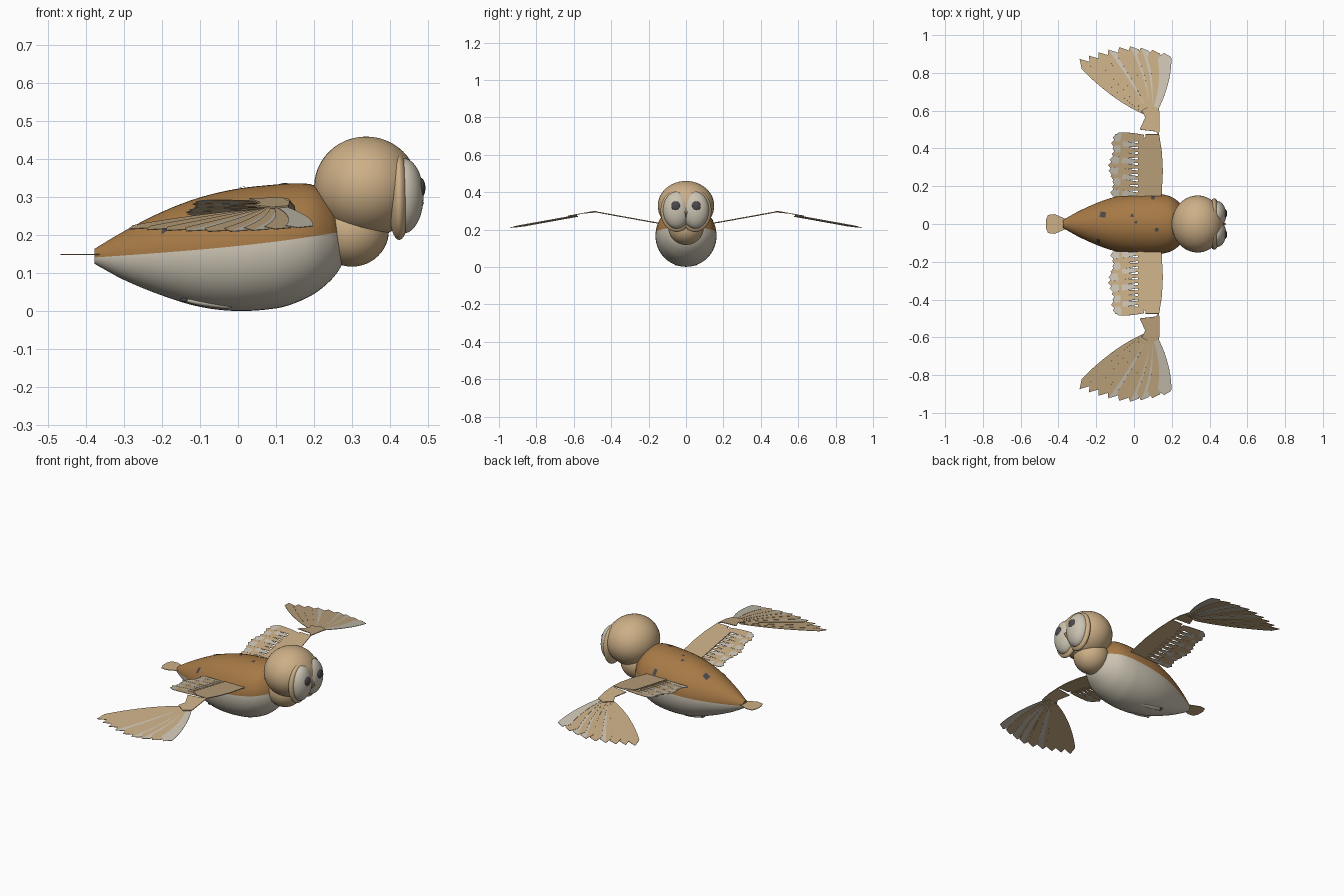
import bpy, math
from mathutils import Vector

if "Cube" in bpy.data.objects:
    bpy.data.objects.remove(bpy.data.objects["Cube"])


def material(name, rgb):
    m = bpy.data.materials.new(name)
    m.diffuse_color = (*rgb, 1)
    m.use_nodes = True
    m.node_tree.nodes["Principled BSDF"].inputs["Base Color"].default_value = m.diffuse_color
    return m


TAN = material("tan", (0.61, 0.43, 0.24))
WING = material("wing_tan", (0.57, 0.41, 0.23))
BROWN = material("brown", (0.38, 0.19, 0.06))
PALE = material("cream", (0.60, 0.55, 0.45))
DARK = material("charcoal", (0.07, 0.065, 0.07))
BEAK = material("beak_tan", (0.45, 0.27, 0.12))


def add_mesh(name, verts, faces, mats, index=None, smooth=False, thick=0):
    me = bpy.data.meshes.new(name)
    me.from_pydata(verts, [], faces)
    for m in mats:
        me.materials.append(m)
    for p in me.polygons:
        p.use_smooth = smooth
        if index:
            p.material_index = index[p.index]
    ob = bpy.data.objects.new(name, me)
    bpy.context.collection.objects.link(ob)
    if thick:
        s = ob.modifiers.new("thickness", 'SOLIDIFY')
        s.thickness = thick
        s.offset = 0
    return ob


def ellipsoid(name, loc, radii, mat, rot=(0, 0, 0)):
    bpy.ops.mesh.primitive_uv_sphere_add(segments=40, ring_count=24, location=loc, rotation=rot)
    ob = bpy.context.object
    ob.name = name
    ob.scale = radii
    ob.data.materials.append(mat)
    bpy.ops.object.shade_smooth()
    return ob


# Body profile: x, bottom z, top z
PROFILE = [(-0.377, .125, .165), (-.3, .083, .211), (-.2, .042, .262), (-.1, .012, .300),
           (0, .001, .323), (.1, .008, .334), (.15, .022, .337), (.2, .046, .332),
           (.24, .078, .305), (.265, .108, .268), (.278, .138, .225), (.28, .165, .19)]


def body_at(x):
    """Centre height and radius of the body at x, smoothly interpolated."""
    i = 0
    while i < len(PROFILE) - 2 and x > PROFILE[i + 1][0]:
        i += 1
    a, b = PROFILE[i], PROFILE[i + 1]
    p, q = PROFILE[max(i - 1, 0)], PROFILE[min(i + 2, len(PROFILE) - 1)]
    h = b[0] - a[0]
    t = (x - a[0]) / h
    out = []
    for k in (1, 2):
        m0 = (b[k] - p[k]) / (b[0] - p[0]) * h
        m1 = (q[k] - a[k]) / (q[0] - a[0]) * h
        out.append((2*t**3 - 3*t*t + 1) * a[k] + (t**3 - 2*t*t + t) * m0
                   + (3*t*t - 2*t**3) * b[k] + (t**3 - t*t) * m1)
    return (out[0] + out[1]) / 2, (out[1] - out[0]) / 2


# Body: rings whose vertices follow the line between brown back and cream belly
N = 24
xs = []
for a, b in zip(PROFILE, PROFILE[1:]):
    xs += [a[0] + (b[0] - a[0]) * k / 4 for k in range(4)]
xs.append(PROFILE[-1][0])
verts, faces, index = [], [], []
for x in xs:
    zc, r = body_at(x)
    t = (x + .377) / .657
    split = .142 + .045 * t + .024 * t ** 3
    s = math.asin(max(-.9, min(.9, (split - zc) / r)))
    for k in range(2 * N):
        if k < N:
            a = s + (math.pi - 2 * s) * k / N
        else:
            a = math.pi - s + (math.pi + 2 * s) * (k - N) / N
        verts.append((x, r * math.cos(a), zc + r * math.sin(a)))
M = 2 * N
for i in range(len(xs) - 1):
    for k in range(M):
        j = (k + 1) % M
        faces.append((i*M + k, i*M + j, (i + 1)*M + j, (i + 1)*M + k))
        index.append(0 if k < N else 1)
faces += [tuple(range(M - 1, -1, -1)), tuple(range(len(verts) - M, len(verts)))]
index += [0, 1]
body = add_mesh("body", verts, faces, [BROWN, PALE], index, True)
bpy.context.view_layer.objects.active = body
body.select_set(True)
bpy.ops.object.shade_smooth_by_angle()

# Dark flecks lying on the back
for x, y, s in [(-.165, .05, .018), (-.01, .045, .009), (.01, .01, .008),
                (.1, .14, .011), (.12, -.03, .011), (-.19, -.09, .012)]:
    pts = []
    for dx, dy in ((-1, -.8), (.7, -1), (1, .7), (-.6, 1)):
        px, py = x + dx * s, y + dy * s * .9
        zc, r = body_at(px)
        pts.append((px, py, zc + math.sqrt(max(r*r - py*py, 0)) + .003))
    add_mesh("back_fleck", pts, [(0, 1, 2, 3)], [DARK])

# Head and throat
ellipsoid("head", (.337, 0, .327), (.137, .151, .133), TAN)
ellipsoid("throat", (.30, 0, .213), (.097, .095, .095), TAN)
for side in (-1, 1):
    ellipsoid("face_rim", (.424, side * .05, .300), (.030, .086, .112), TAN)
    ellipsoid("face_disc", (.435, side * .05, .304), (.053, .073, .099), PALE)
    ellipsoid("eye", (.481, side * .055, .325), (.012, .024, .026), DARK)
    ellipsoid("foot", (-.08, side * .05, .022), (.068, .012, .010), PALE, (0, .15, 0))
    for d in (-.008, .008):
        ellipsoid("claw", (-.142, side * .05 + d, .031), (.010, .004, .005), DARK)

# Beak wedge between the face discs
add_mesh("beak", [(.465, -.016, .31), (.465, .016, .31), (.46, 0, .25), (.49, 0, .285)],
         [(0, 3, 1), (1, 3, 2), (0, 2, 3), (0, 1, 2)], [BEAK])

# Tail fan
tail = [(-.35, -.022), (-.42, -.052), (-.455, -.048), (-.467, -.02),
        (-.467, .02), (-.455, .048), (-.42, .052), (-.35, .022)]
add_mesh("tail", [(x, y, .15) for x, y in tail], [tuple(range(7, -1, -1))], [TAN], thick=.003)


def wing_z(y):
    return .234 + (y - .15) * .18 if y < .49 else .295 - (y - .49) * .18


def feather(name, side, root, mid, tip, width, lift, pale, pointed=True):
    """Curved ribbon, two faces across; pale(t, lane) picks cream faces."""
    r, m, e = Vector(root), Vector(mid), Vector(tip)
    steps, vs, fs, idx = 12, [], [], []
    for i in range(steps + 1):
        t = i / steps
        c = r*(1 - t)**2 + m*2*t*(1 - t) + e*t*t
        d = ((m - r)*(1 - t) + (e - m)*t).normalized()
        n = Vector((d.y, -d.x))
        w = width * min(1, .3 + .8 * t) if pointed else width
        if t > .93:
            w *= .04 if pointed else .5
        for k in (-1, 0, 1):
            p = c + n * w * k
            vs.append((p.x, p.y * side, wing_z(p.y) + lift))
        if i:
            for k in (0, 1):
                q = (i*3 + k, i*3 + k + 1, i*3 - 2 + k, i*3 - 3 + k)
                fs.append(q if side < 0 else q[::-1])
                idx.append(1 if pale(t, k) else 0)
    return add_mesh(name, vs, fs, [WING, PALE], idx, thick=.002)


def plate(name, side, outline, lift):
    vs = [(x, y * side, wing_z(y) + lift) for x, y in outline]
    f = tuple(range(len(vs)))
    return add_mesh(name, vs, [f if side < 0 else f[::-1]], [WING], thick=.004)


TIPS = [(.158, .905), (.097, .92), (.037, .932), (-.02, .94), (-.078, .935),
        (-.135, .922), (-.188, .908), (-.238, .89), (-.287, .873)]

for side in (-1, 1):
    # Inner wing arm and wrist
    plate("wing_arm", side, [(.02, .12), (.02, .44), (.06, .46), (.06, .475), (.133, .475),
                             (.148, .38), (.153, .28), (.145, .12)], .002)
    plate("wing_wrist", side, [(.03, .50), (.06, .565), (.04, .60), (.09, .63), (.133, .61),
                               (.136, .55), (.133, .47), (.115, .49)], .003)
    # Secondary feathers pointing backward
    for i in range(11):
        y = .155 + i * .029
        reach = -.125 + .012 * math.sin(i) + max(0, i - 9) * .02
        feather("secondary_feather", side, (.05, y), (-.03, y + .006), (reach, y + .012),
                .02, -.001 - .0005 * (i % 2),
                lambda t, k, i=i: (i % 3 == 0 and .25 < t < .68) or (i % 2 == 0 and t > .82))
    feather("secondary_tip_feather", side, (.05, .455), (-.02, .47), (-.09, .468),
            .017, -.001, lambda t, k: t > .85, False)
    # Primary feathers fanning outward
    for i, tip in enumerate(TIPS):
        f = i / 8
        root = (.105 - .04 * f, .585)
        mid = ((root[0] + tip[0]) / 2 + .05 - .04 * f,
               (root[1] + tip[1]) / 2 + .01 - .075 * f * f)
        feather("primary_feather", side, root, mid, tip, .036 - .008 * f, -.0012 * i,
                lambda t, k, i=i: i == 0 or (i in (2, 3, 5) and k == 1 and t > .2))
